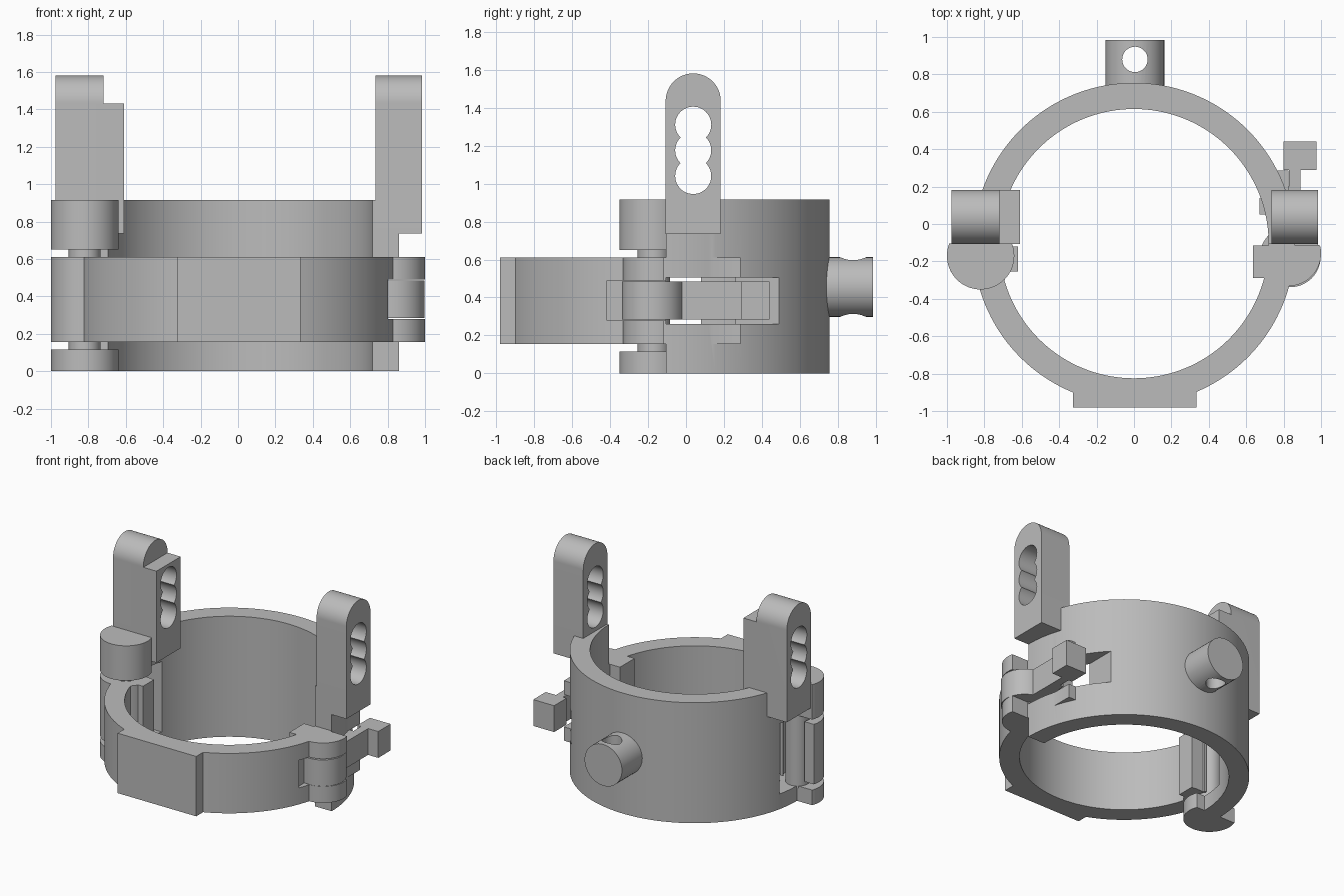
import bpy, bmesh
from math import pi, cos, sin

cube = bpy.data.objects.get("Cube")
if cube:
    bpy.data.objects.remove(cube, do_unlink=True)

grey = bpy.data.materials.new("plain grey")
grey.use_nodes = True
colour = (0.5, 0.5, 0.5, 1)
grey.diffuse_color = colour
grey.node_tree.nodes["Principled BSDF"].inputs["Base Color"].default_value = colour

RING_Y, OUTER, INNER = -0.105, 0.86, 0.72
HINGE = (-0.82, -0.17)
LATCH = (0.825, -0.157)


def arc(cx, cy, r, start, end, steps=48):
    return [(cx + r * cos(start + (end - start) * i / steps),
             cy + r * sin(start + (end - start) * i / steps)) for i in range(steps + 1)]


def circle(cx, cy, r):
    return arc(cx, cy, r, 0, 2 * pi)[:-1]


def rect(a0, a1, b0, b1):
    return [(a0, b0), (a1, b0), (a1, b1), (a0, b1)]


def prism(name, points, low, high, axis="z"):
    """Extrude a flat outline along one axis."""
    place = {"x": lambda a, b, c: (c, a, b),
             "y": lambda a, b, c: (a, c, b),
             "z": lambda a, b, c: (a, b, c)}[axis]
    bm = bmesh.new()
    bottom = [bm.verts.new(place(a, b, low)) for a, b in points]
    top = [bm.verts.new(place(a, b, high)) for a, b in points]
    bm.faces.new(bottom)
    bm.faces.new(top)
    for i in range(len(points)):
        j = (i + 1) % len(points)
        bm.faces.new((bottom[i], bottom[j], top[j], top[i]))
    bmesh.ops.recalc_face_normals(bm, faces=bm.faces)
    mesh = bpy.data.meshes.new(name)
    bm.to_mesh(mesh)
    bm.free()
    mesh.materials.append(grey)
    ob = bpy.data.objects.new(name, mesh)
    bpy.context.collection.objects.link(ob)
    return ob


def combine(target, others, operation):
    """Apply booleans one by one and drop the helper solids."""
    bpy.context.view_layer.objects.active = target
    for other in others:
        other.hide_render = True
        mod = target.modifiers.new("boolean", "BOOLEAN")
        mod.operation, mod.solver, mod.object = operation, "EXACT", other
        bpy.ops.object.modifier_apply(modifier=mod.name)
        bpy.data.objects.remove(other, do_unlink=True)


def half_ring(name, start, low, high):
    outline = arc(0, RING_Y, OUTER, start, start + pi, 72)
    outline += arc(0, RING_Y, INNER, start + pi, start, 72)
    return prism(name, outline, low, high)


# Tall rear half of the collar, with a catch, a latch slot and hinge clearance
rear = half_ring("rear_half_ring", 0, 0, 0.915)
catch = prism("catch", rect(0.74, 0.825, 0.1, 0.287), 0.155, 0.61)
combine(rear, [catch], "UNION")
combine(rear, [
    prism("slot_cutter", rect(0.62, 1.1, -0.3, 0.52), 0.26, 0.505),
    prism("clearance_cutter", rect(-1.1, -0.6, -0.3, 0.08), 0.115, 0.65),
], "DIFFERENCE")

# Low front half with a flat pad, snap hinge clip and latch knuckles
front = half_ring("front_half_ring", pi, 0.155, 0.61)
combine(front, [
    prism("front_pad", rect(-0.325, 0.335, -0.98, -0.86), 0.155, 0.61),
    prism("hinge_clip", arc(*HINGE, 0.18, pi - 0.3, 2 * pi + 0.3), 0.155, 0.61),
    prism("clip_stop", rect(-0.74, -0.62, -0.255, -0.12), 0.155, 0.61),
    prism("latch_base", rect(0.635, 0.85, -0.29, -0.115), 0.155, 0.61),
    prism("latch_knuckles", arc(*LATCH, 0.175, pi - 0.24, 2 * pi + 0.24), 0.155, 0.61),
], "UNION")
combine(front, [
    prism("pin_cutter", circle(*HINGE, 0.1), 0.1, 0.7),
    prism("opening_cutter", rect(-0.915, -0.74, -0.17, 0), 0.1, 0.7),
    prism("latch_cutter", rect(0.785, 1.1, -0.415, 0), 0.28, 0.49),
], "DIFFERENCE")

# Hinge pin held between two knuckles
knuckle = arc(*HINGE, 0.18, pi - 0.38, 2 * pi + 0.38)
hinge_parts = [prism("lower_hinge_knuckle", knuckle, 0, 0.115),
               prism("upper_hinge_knuckle", knuckle, 0.65, 0.915),
               prism("hinge_pin", circle(*HINGE, 0.085), 0.1, 0.66)]

# Swinging latch lever with a thumb block and an inner tab
lever = prism("latch_lever", circle(0.835, -0.175, 0.163), 0.285, 0.485)
combine(lever, [
    prism("lever_arm", rect(0.80, 0.89, -0.15, 0.2), 0.285, 0.485),
    prism("lever_neck", rect(0.83, 0.89, 0.15, 0.32), 0.285, 0.485),
    prism("lever_block", rect(0.80, 0.975, 0.29, 0.44), 0.285, 0.485),
    prism("lever_tab", rect(0.67, 0.82, 0.05, 0.14), 0.285, 0.485),
], "UNION")

# Upright posts with a triple-lobed hole
POST_Y, POST_R = 0.038, 0.145
rounded = rect(POST_Y - POST_R, POST_Y + POST_R, 0.735, 1.435)[:2]
rounded += arc(POST_Y, 1.435, POST_R, 0, pi)
posts = [prism("left_post", rounded, 0.735, 0.985, "x"),
         prism("right_post", rounded, -0.975, -0.72, "x")]
shoulder = prism("post_shoulder",
                 rect(POST_Y - POST_R, POST_Y + POST_R, 0.735, 1.43), -0.75, -0.61, "x")
combine(posts[1], [shoulder], "UNION")
for post in posts:
    combine(post, [prism("hole_cutter", circle(POST_Y, z, 0.095), -1.2, 1.2, "x")
                   for z in (1.04, 1.175, 1.31)], "DIFFERENCE")

# Rear peg with a vertical cross hole
peg = prism("rear_peg", circle(0.005, 0.455, 0.157), 0.7, 0.985, "y")
combine(peg, [prism("peg_cutter", circle(0.005, 0.88, 0.068), 0.2, 0.7)], "DIFFERENCE")

# Smooth curved walls, keeping hard edges
bpy.ops.object.select_all(action="DESELECT")
for ob in [rear, front, lever, peg] + hinge_parts + posts:
    ob.select_set(True)
    bpy.context.view_layer.objects.active = ob
bpy.ops.object.shade_smooth_by_angle(angle=0.5)
